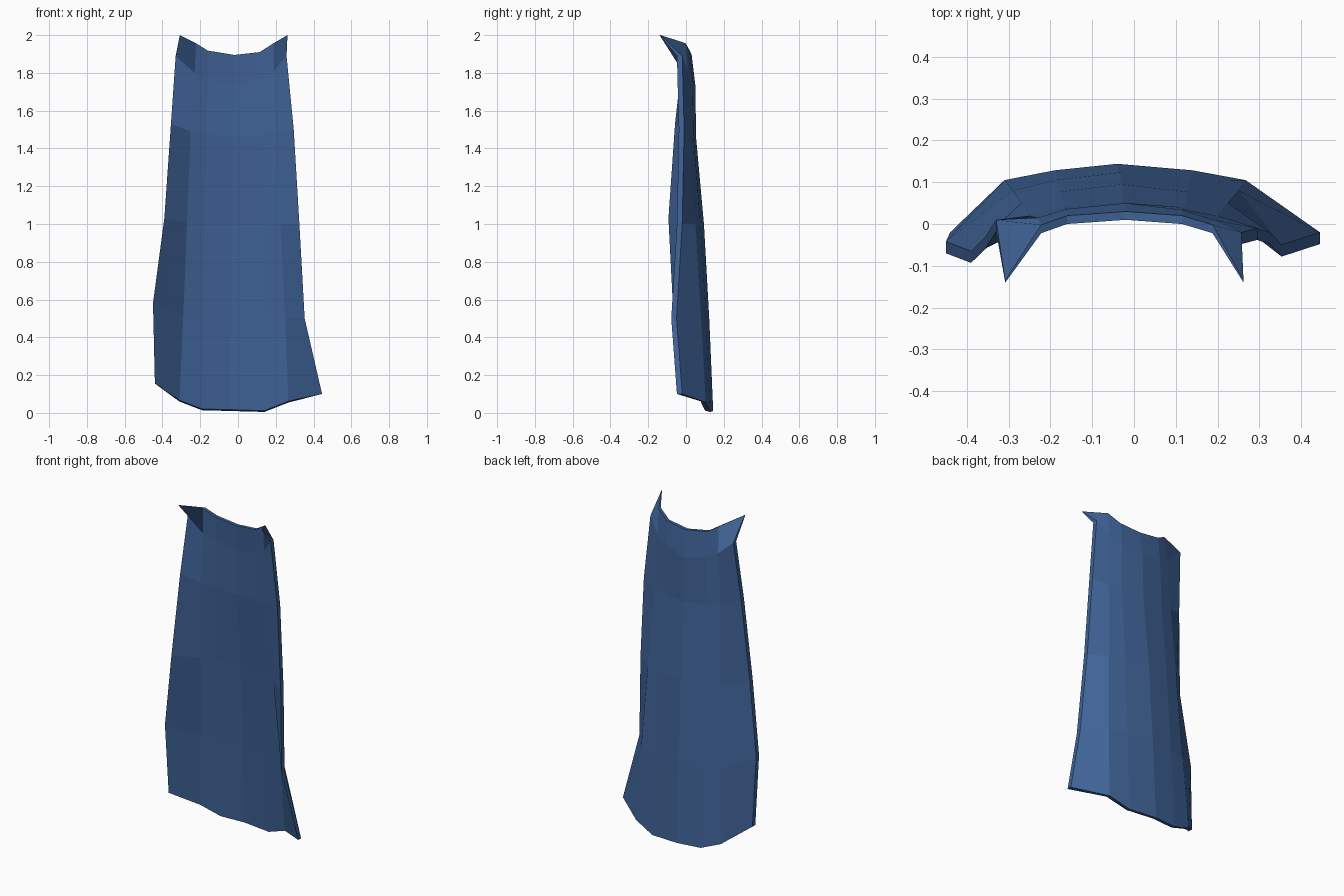
import bpy, bmesh

if "Cube" in bpy.data.objects:
    bpy.data.objects.remove(bpy.data.objects["Cube"])

cloth = bpy.data.materials.new("navy blue cloth")
cloth.diffuse_color = (0.05, 0.125, 0.31, 1)
cloth.use_nodes = True
cloth.node_tree.nodes["Principled BSDF"].inputs["Base Color"].default_value = cloth.diffuse_color

# Outer-surface profiles running from the collar fold down to the hem: (x, y, z)
left_edge = [(-.33, .01, 1.89), (-.355, -.03, 1.53), (-.39, -.065, 1.03), (-.45, -.042, .58), (-.44, -.02, .155)]
left_fold = [(-.23, .015, 1.80), (-.25, .02, 1.49), (-.27, .05, 1.01), (-.29, .08, .51), (-.31, .105, .06)]
spine = [(-.02, .05, 1.73), (-.025, .053, 1.46), (-.03, .095, 1.0), (-.035, .123, .5), (-.04, .144, .01)]
right_fold = [(.19, .01, 1.81), (.20, .02, 1.48), (.225, .05, 1.0), (.25, .08, .5), (.267, .105, .055)]
right_edge = [(.257, -.02, 1.89), (.295, -.01, 1.5), (.325, -.02, 1.0), (.353, -.05, .5), (.445, -.02, .1)]


def between(fold, mid, hem_x, top_x, hem_z):
    """Profile of the shallow crease between a side fold and the spine."""
    pts = []
    for i, (a, b) in enumerate(zip(fold, mid)):
        x = top_x + (hem_x - top_x) * i / 4
        y = a[1] * .4 + b[1] * .6
        z = hem_z if i == 4 else (a[2] + b[2]) / 2
        pts.append((x, y, z))
    return pts


columns = [left_edge, left_fold, between(left_fold, spine, -.19, -.16, .014), spine,
           between(right_fold, spine, .14, .115, .005), right_fold, right_edge]

# Neckline with two pointed collar tips: (x, y, z)
neckline = [(-.308, -.135, 2.0), (-.222, -.002, 1.957), (-.16, .02, 1.918), (-.02, .03, 1.895),
            (.115, .02, 1.91), (.188, -.002, 1.957), (.262, -.135, 2.0)]
rows = [neckline] + [[c[i] for c in columns] for i in range(5)]

# Closed shell: outer and inner sheets joined by a rim
bm = bmesh.new()
sheets = []
for inner in (False, True):
    sheet = []
    for r, row in enumerate(rows):
        line = []
        for c, (x, y, z) in enumerate(row):
            t = .005 if r == 0 and c in (0, 6) else .02 if r == 0 else .028
            lip = .007 if r == 5 and 0 < c < 6 else 0
            line.append(bm.verts.new((x, y - t, z + lip) if inner else (x, y, z)))
        sheet.append(line)
    for a, b in zip(sheet, sheet[1:]):
        for c in range(6):
            bm.faces.new((a[c], a[c + 1], b[c + 1], b[c]))
    sheets.append(sheet)


def border(s):
    return s[0] + [r[-1] for r in s[1:]] + s[-1][-2::-1] + [r[0] for r in s[-2:0:-1]]


outer, inside = border(sheets[0]), border(sheets[1])
for i in range(len(outer)):
    j = (i + 1) % len(outer)
    bm.faces.new((outer[i], outer[j], inside[j], inside[i]))
bmesh.ops.recalc_face_normals(bm, faces=bm.faces)

mesh = bpy.data.meshes.new("cape")
bm.to_mesh(mesh)
bm.free()
mesh.materials.append(cloth)
bpy.context.collection.objects.link(bpy.data.objects.new("cape", mesh))
